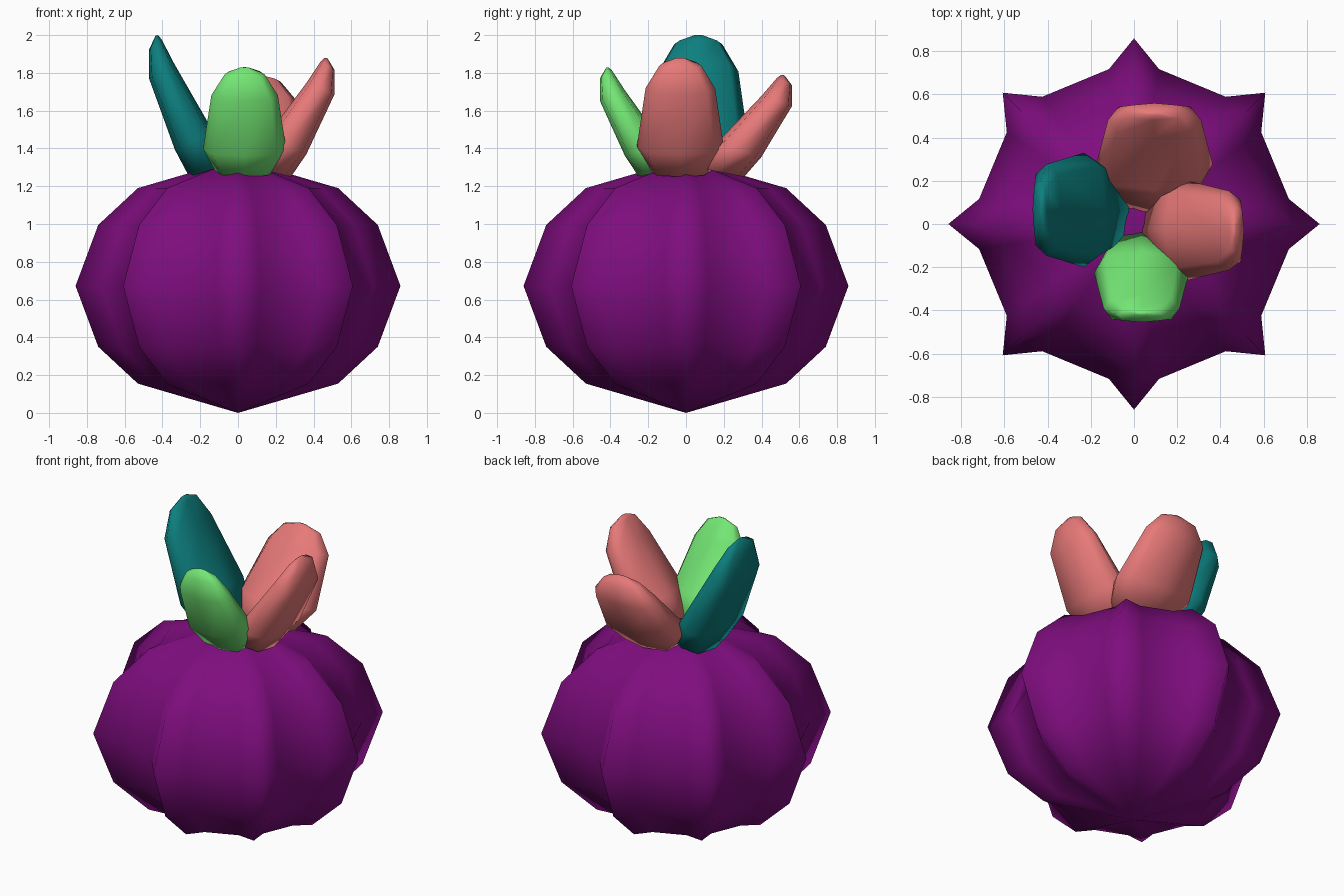
import bpy, bmesh, math
from mathutils import Vector, Matrix

cube = bpy.data.objects.get("Cube")
if cube:
    bpy.data.objects.remove(cube, do_unlink=True)


def material(name, rgb):
    m = bpy.data.materials.new(name)
    m.use_nodes = True
    m.diffuse_color = (*rgb, 1)
    m.node_tree.nodes["Principled BSDF"].inputs["Base Color"].default_value = (*rgb, 1)
    return m


purple = material("purple", (0.21, 0.004, 0.21))
teal = material("teal", (0.004, 0.21, 0.21))
coral = material("coral", (0.84, 0.2, 0.2))
green = material("light_green", (0.18, 0.82, 0.18))


def loft(name, rings, mat):
    """Skin a list of equal-length point rings; one-point rings become poles."""
    bm = bmesh.new()
    loops = [[bm.verts.new(p) for p in ring] for ring in rings]
    n = max(len(ring) for ring in loops)
    for a, b in zip(loops, loops[1:]):
        for i in range(n):
            j = (i + 1) % n
            corners = [a[i % len(a)], a[j % len(a)], b[j % len(b)], b[i % len(b)]]
            bm.faces.new(list(dict.fromkeys(corners)))
    for ring in (loops[0], loops[-1]):
        if len(ring) > 1:
            bm.faces.new(ring)
    bmesh.ops.recalc_face_normals(bm, faces=bm.faces)
    mesh = bpy.data.meshes.new(name)
    bm.to_mesh(mesh)
    bm.free()
    mesh.materials.append(mat)
    mesh.shade_smooth()
    obj = bpy.data.objects.new(name, mesh)
    bpy.context.collection.objects.link(obj)
    return obj


# Ribbed bulb: eight pointed ridges swept along a rounded profile
star = []
for k in range(8):
    for offset, scale in ((-9.2, 0.845), (0, 1), (9.2, 0.845)):
        a = math.radians(45 * k + offset)
        star.append(Vector((math.cos(a), math.sin(a), 0)) * scale)
profile = [(0.53, 0.155), (0.74, 0.35), (0.86, 0.672), (0.74, 0.995), (0.53, 1.19)]
bulb_rings = [[Vector((0, 0, 0))]]
bulb_rings += [[p * r + Vector((0, 0, z)) for p in star] for r, z in profile]
bulb_rings += [[Vector((0, 0, 1.345))]]
loft("bulb", bulb_rings, purple)

# Leaf stations: outer point, inner point (reach, height) and width, as fractions
STATIONS = [
    ((0.55, 0.0), (0.05, 0.1), 0.7),
    ((0.71, 0.19), (0.28, 0.32), 1.0),
    ((1.0, 0.69), (0.72, 0.8), 0.8),
    ((1.0, 0.9), (0.86, 0.97), 0.48),
    ((0.93, 0.995), (0.9, 1.0), 0.1),
]
BASE = 1.25


def leaf(name, heading, reach, top, shift, half_width, mat):
    """Thick rounded leaf leaning out along a heading, shifted sideways."""
    turn = Matrix.Rotation(math.radians(heading), 3, 'Z')
    rings = []
    for outer, inner, width in STATIONS:
        o, i = Vector(outer), Vector(inner)
        ring = []
        for k in range(8):
            a = math.tau * k / 8
            round_off = 1.1 if k % 2 else 1.0
            p = (o + i) / 2 + (o - i) / 2 * math.cos(a) * round_off
            side = shift + half_width * width * math.sin(a) * round_off
            ring.append(turn @ Vector((p.x * reach, side, BASE + p.y * (top - BASE))))
        rings.append(ring)
    return loft(name, rings, mat)


leaf("front_leaf", -90, 0.455, 1.83, 0.035, 0.22, green)
leaf("left_leaf", 0, 0.51, 1.88, -0.03, 0.23, coral)
leaf("back_leaf", 90, 0.56, 1.79, -0.095, 0.27, coral)
leaf("right_leaf", 180, 0.47, 2.0, -0.065, 0.265, teal)
